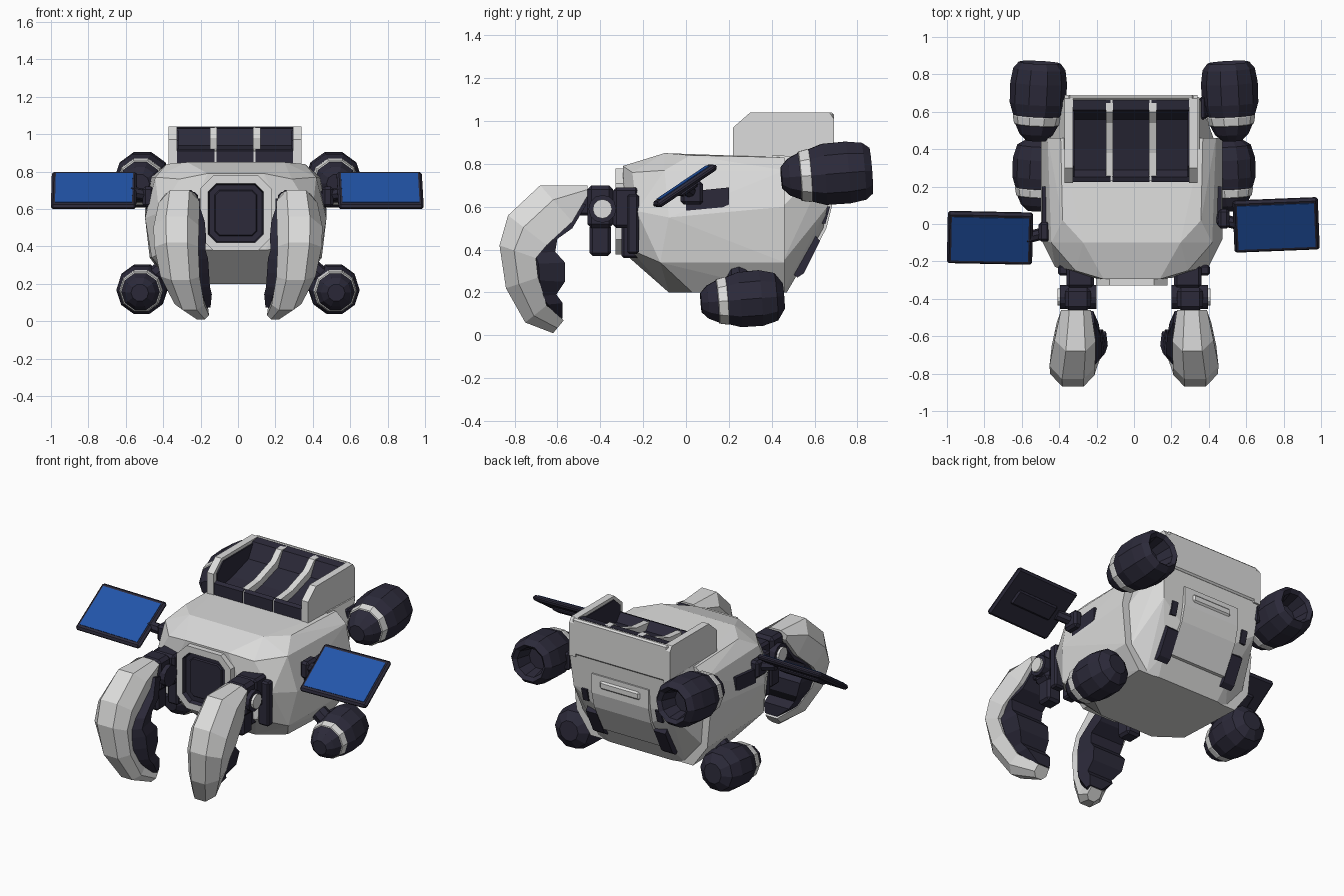
import bpy, bmesh, math
from mathutils import Vector, Matrix

cube = bpy.data.objects.get("Cube")
if cube:
    bpy.data.objects.remove(cube, do_unlink=True)


def material(name, color):
    m = bpy.data.materials.new(name)
    m.use_nodes = True
    m.diffuse_color = (*color, 1)
    m.node_tree.nodes["Principled BSDF"].inputs["Base Color"].default_value = (*color, 1)
    return m


LIGHT = material("light grey shell", (0.72, 0.72, 0.715))
DARK = material("dark navy metal", (0.025, 0.023, 0.042))
BLUE = material("solar blue", (0.016, 0.09, 0.4))
MID = -0.012  # hull centre line


def finish(name, bm, mats, matrix=None):
    bmesh.ops.recalc_face_normals(bm, faces=bm.faces)
    me = bpy.data.meshes.new(name)
    bm.to_mesh(me)
    bm.free()
    for m in mats:
        me.materials.append(m)
    ob = bpy.data.objects.new(name, me)
    bpy.context.collection.objects.link(ob)
    if matrix:
        ob.matrix_world = matrix
    return ob


def box(name, lo, hi, mat, bevel=0.01, matrix=None):
    bm = bmesh.new()
    lo, hi = Vector(lo), Vector(hi)
    size = hi - lo
    bmesh.ops.create_cube(bm, size=1, matrix=Matrix.Translation((lo + hi) / 2)
                          @ Matrix.Diagonal((abs(size.x), abs(size.y), abs(size.z), 1)))
    if bevel:
        bmesh.ops.bevel(bm, geom=bm.edges[:], offset=bevel, segments=1, affect='EDGES')
    return finish(name, bm, [mat], matrix)


def loft(name, rings, mats, band=(), matrix=None):
    bm = bmesh.new()
    vs = [[bm.verts.new(p) for p in r] for r in rings]
    n = len(rings[0])
    for i in range(len(vs) - 1):
        for k in range(n):
            j = (k + 1) % n
            f = bm.faces.new((vs[i][k], vs[i][j], vs[i + 1][j], vs[i + 1][k]))
            f.material_index = int(i in band)
    bm.faces.new(vs[0])
    bm.faces.new(vs[-1])
    return finish(name, bm, mats, matrix)


def hull(name, half, mat):
    bm = bmesh.new()
    for x, y, z in half:
        for s in (1, -1):
            bm.verts.new((MID + s * x, y, z))
    res = bmesh.ops.convex_hull(bm, input=bm.verts[:])
    bmesh.ops.delete(bm, geom=list({g for g in res["geom_interior"] + res["geom_unused"]
                                    if isinstance(g, bmesh.types.BMVert)}), context='VERTS')
    bmesh.ops.dissolve_limit(bm, angle_limit=0.03, verts=bm.verts[:], edges=bm.edges[:])
    return finish(name, bm, [mat])


def slab(name, x0, x1, profile, mat):
    """Side profile in (y, z) spread from x0 to x1."""
    return loft(name, [[(x, y, z) for y, z in profile] for x in (x0, x1)], [mat])


def cylinder(name, a, b, r, mat, sides=10):
    a, b = Vector(a), Vector(b)
    bm = bmesh.new()
    rot = (b - a).to_track_quat('Z', 'Y').to_matrix().to_4x4()
    bmesh.ops.create_cone(bm, cap_ends=True, segments=sides, radius1=r, radius2=r,
                          depth=(b - a).length,
                          matrix=Matrix.Translation((a + b) / 2) @ rot)
    return finish(name, bm, [mat])


# Main hull and narrower tail
hull("hull", [(.26, -.1, .85), (.37, .02, .84), (.38, .46, .83),
              (.15, -.295, .79), (.3, -.25, .76), (.43, -.1, .77), (.45, .46, .77),
              (.24, -.285, .6), (.41, -.23, .58), (.485, -.08, .55), (.485, .46, .6),
              (.16, -.285, .38), (.32, -.26, .4), (.45, -.12, .34), (.46, .46, .34),
              (.19, -.08, .2), (.34, .03, .2), (.36, .46, .2)], LIGHT)
hull("tail", [(.36, .4, .84), (.36, .68, .83), (.34, .66, .6), (.44, .45, .6),
              (.42, .45, .34), (.2, .64, .5), (.24, .54, .32), (.3, .45, .2), (.22, .47, .2)], LIGHT)

# Front window: octagonal frame with a sunken dark pane
w, h, c = .19, .2, .07
octagon = [(w, h - c), (w - c, h), (c - w, h), (-w, h - c),
           (-w, c - h), (c - w, -h), (w - c, -h), (w, c - h)]
bm = bmesh.new()
front = bm.faces.new([bm.verts.new((MID + x, -.328, .578 + z)) for x, z in octagon])
back = bmesh.ops.extrude_face_region(bm, geom=[front], use_keep_orig=True)["geom"]
bmesh.ops.translate(bm, vec=(0, .12, 0), verts=[g for g in back if isinstance(g, bmesh.types.BMVert)])
for thick, push in ((.045, 0), (.008, .026), (.03, 0), (.006, -.008)):
    bmesh.ops.inset_region(bm, faces=[front], thickness=thick)
    bmesh.ops.translate(bm, vec=(0, push, 0), verts=front.verts[:])
for f in bm.faces:
    if f.calc_center_median().y < -.25 and all(
            abs(v.co.x - MID) < w - .04 and abs(v.co.z - .578) < h - .04 for v in f.verts):
        f.material_index = 1
finish("front_window", bm, [LIGHT, DARK])

# Rack on the back: lined side cheeks, rear wall, dividers and dark trays
RACK = -.016
cheek = [(.22, .82), (.22, .97), (.3, 1.04), (.67, 1.04), (.69, 1.01), (.69, .8)]
liner = [(.25, .82), (.25, .965), (.31, 1.02), (.66, 1.02), (.66, .82)]
for s in (1, -1):
    slab("rack_cheek", RACK + s * .355, RACK + s * .31, cheek, LIGHT)
    slab("rack_cheek_liner", RACK + s * .32, RACK + s * .302, liner, DARK)
    slab("rack_divider", RACK + s * .115 - .02, RACK + s * .115 + .02,
         [(.23, .83), (.23, .91), (.38, .925), (.54, .98), (.6, 1.035), (.68, 1.035), (.68, .83)], LIGHT)
box("rack_rear_wall", (RACK - .335, .66, .81), (RACK + .335, .69, 1.04), LIGHT)
for x in (-.21, 0, .21):
    slab("rack_tray", RACK + x - .1, RACK + x + .1,
         [(.225, .83), (.225, .91), (.25, .92), (.29, .87), (.4, .89), (.56, .94), (.61, 1.03),
          (.662, 1.037), (.662, .83)], DARK)

# Rear panels: raised plate, handle bar and clamps
slab("rear_plate", MID - .2, MID + .2,
     [(.6, .72), (.68, .72), (.68, .6), (.655, .5), (.56, .32), (.5, .32)], LIGHT)
box("rear_handle", (MID - .14, .67, .64), (MID + .14, .69, .69), LIGHT)
for s in (1, -1):
    slab("rear_lower_clamp", MID + s * .2, MID + s * .28,
         [(.48, .3), (.52, .27), (.55, .29), (.625, .44), (.6, .47), (.54, .46)], DARK)
    slab("rear_upper_clamp", MID + s * .24, MID + s * .28,
         [(.6, .53), (.65, .52), (.672, .6), (.6, .61)], DARK)

# Four barrel thrusters with light bands; upper ones end in hollow nozzles
NOSE = [(0, .052), (.035, .09), (.085, .114), (.088, .121), (.13, .13), (.135, .128), (.2, .15), (.31, .152)]
NOZZLE = [(.385, .14), (.42, .112), (.4, .09), (.3, .07)]
DOME = [(.39, .13), (.43, .07)]
for s in (1, -1):
    for name, tail, y, z, size in (("upper_thruster", NOZZLE, .445, .735, 1),
                                   ("lower_thruster", DOME, .07, .152, .9)):
        rings = [[(r * math.cos(k * math.tau / 10), t, r * math.sin(k * math.tau / 10))
                  for k in range(10)] for t, r in NOSE + tail]
        place = (Matrix.Translation((s * .525, y, z)) @ Matrix.Rotation(s * .05, 4, 'Z')
                 @ Matrix.Rotation(.08, 4, 'X') @ Matrix.Scale(size, 4))
        loft(name, rings, [DARK, LIGHT], (2, 3, 4), place)
    cylinder("upper_thruster_strut", (s * .3, .6, .73), (s * .46, .62, .75), .045, DARK, 8)
    cylinder("lower_thruster_strut", (s * .34, .24, .33), (s * .47, .25, .22), .05, DARK, 8)
    box("upper_strut_collar", (s * .35, .56, .69), (s * .385, .68, .8), DARK)


# Claw arms: outer shell and dark inner pads, from (outer y, z, inner y, z, centre x, half width)
def claw(name, stations, s, mat):
    rs = []
    for oy, oz, iy, iz, cx, hw in stations:
        o, i = Vector((0, oy, oz)), Vector((0, iy, iz))
        rs.append([o.lerp(i, t) + Vector((s * (cx + k * hw), 0, 0)) for k, t in
                   ((-.5, 0), (.45, 0), (1, .4), (.9, 1), (-.9, 1), (-1, .35))])
    return loft(name, rs, [mat])


SHELL = [(-.46, .7, -.46, .65, .31, .08), (-.68, .7, -.53, .53, .315, .11),
         (-.83, .56, -.65, .42, .33, .122), (-.87, .42, -.7, .36, .33, .118),
         (-.84, .22, -.69, .27, .31, .105), (-.75, .06, -.65, .14, .26, .08),
         (-.62, .01, -.57, .07, .2, .045)]
PADS = [(-.56, .64, -.465, .61, .29, .08), (-.63, .55, -.53, .5, .29, .112),
        (-.74, .44, -.6, .45, .3, .13), (-.77, .38, -.61, .39, .295, .12),
        (-.77, .33, -.565, .34, .29, .13), (-.76, .26, -.565, .25, .275, .12),
        (-.72, .18, -.605, .19, .25, .1), (-.69, .14, -.575, .15, .235, .095),
        (-.62, .07, -.575, .08, .195, .048)]
for s in (1, -1):
    claw("claw_shell", SHELL, s, LIGHT)
    claw("claw_pads", PADS, s, DARK)
    # Shoulder joint
    box("shoulder_mount", (s * .215, -.34, .5), (s * .36, -.22, .69), DARK, .015)
    box("shoulder_inner_plate", (s * .215, -.3, .36), (s * .29, -.2, .52), DARK)
    box("shoulder_side_plate", (s * .33, -.275, .38), (s * .405, -.22, .66), DARK)
    box("shoulder_block", (s * .23, -.46, .5), (s * .37, -.34, .7), DARK, .02)
    box("shoulder_drop", (s * .25, -.45, .37), (s * .35, -.35, .52), DARK, .015)
    box("wrist", (s * .25, -.56, .56), (s * .35, -.43, .67), DARK)
    cylinder("shoulder_hub", (s * .2, -.39, .59), (s * .395, -.39, .59), .065, DARK, 12)
    cylinder("shoulder_cap", (s * .39, -.39, .59), (s * .41, -.39, .59), .045, LIGHT, 12)

# Tilted solar panels on short booms
for s, y in ((1, -.005), (-1, -.074)):
    place = (Matrix.Translation((s * .765 - .005, y, .7)) @ Matrix.Rotation(.04 if s > 0 else -.02, 4, 'Z')
             @ Matrix.Rotation(math.radians(34), 4, 'X'))
    box("solar_frame", (-.228, -.167, -.018), (.228, .165, .014), DARK, .012, place)
    box("solar_cell", (-.206, -.14, .01), (.206, .14, .0175), BLUE, 0, place)
    box("solar_back_rib", (-.15, -.05, -.035), (.15, .05, -.015), DARK, .01, place)
    cylinder("solar_boom", (s * .42, y + .04, .66), (s * .58, y, .69), .032, DARK, 8)
    box("solar_hinge", (s * .45, y - .02, .61), (s * .51, y + .085, .72), DARK, .015)
    slab("hull_side_slot", MID + s * .42, MID + s * .48,
         [(.0, .58), (.13, .58), (.2, .61), (.2, .69), (.0, .67)], DARK)
